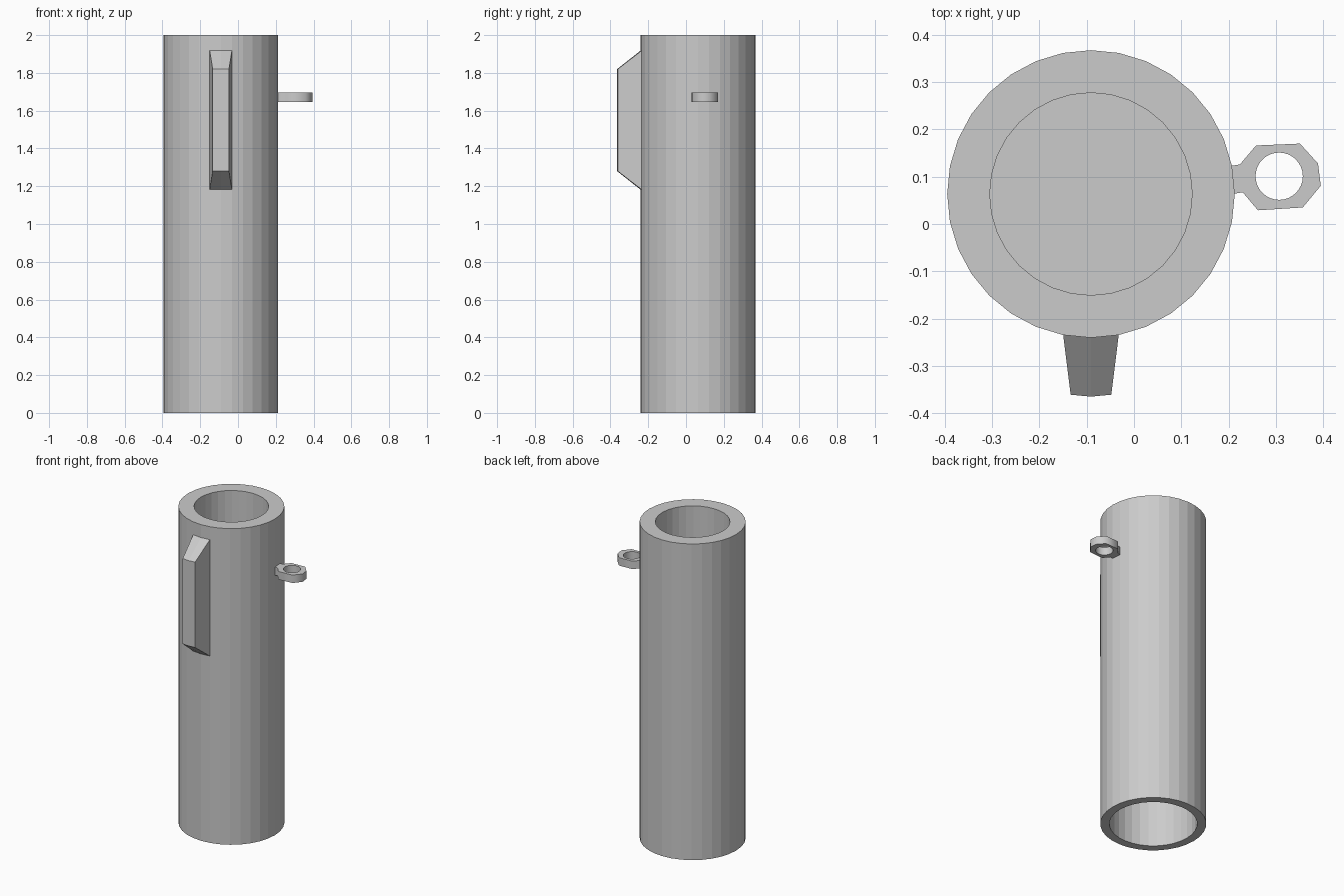
import bpy, bmesh
from math import sin, cos, pi

if "Cube" in bpy.data.objects:
    bpy.data.objects.remove(bpy.data.objects["Cube"])

CX, CY, R, SIDES = -0.091, 0.0635, 0.304, 32


def finish(name, bm):
    bmesh.ops.remove_doubles(bm, verts=bm.verts, dist=1e-5)
    bmesh.ops.recalc_face_normals(bm, faces=bm.faces)
    me = bpy.data.meshes.new(name)
    bm.to_mesh(me)
    bm.free()
    ob = bpy.data.objects.new(name, me)
    bpy.context.collection.objects.link(ob)
    return ob


def circle(cx, cy, r, z, n=SIDES):
    return [(cx + r * sin(2 * pi * i / n), cy + r * cos(2 * pi * i / n), z) for i in range(n)]


def loft(name, loops):
    """Skin a stack of equal-length closed loops and cap both ends."""
    bm = bmesh.new()
    rings = [[bm.verts.new(p) for p in loop] for loop in loops]
    for a, b in zip(rings, rings[1:]):
        for i in range(len(a)):
            j = (i + 1) % len(a)
            bm.faces.new((a[i], a[j], b[j], b[i]))
    bm.faces.new(rings[0])
    bm.faces.new(rings[-1])
    return finish(name, bm)


# Tube: outer wall, narrow bore on top, wider bore below, closed partition inside
profile = [(0.252, 0.95), (0.252, 0), (R, 0), (R, 2), (0.214, 2), (0.214, 1.05)]
loft("tube", [circle(CX, CY, r, z) for r, z in profile])


# Front fin: follows the tube facets and tapers outward
def fin_section(half, y_mid, y_side, z0, z1):
    return [(CX - half, y_side, z0), (CX, y_mid, z0), (CX + half, y_side, z0),
            (CX + half, y_side, z1), (CX, y_mid, z1), (CX - half, y_side, z1)]


loft("front_fin", [fin_section(0.059, -0.238, -0.232, 1.18, 1.92),
                   fin_section(0.043, -0.365, -0.361, 1.28, 1.82)])

# Side eyelet: flat lug with a round hole
outline = [(0.195, 0.121), (0.224, 0.126), (0.258, 0.166), (0.351, 0.170),
           (0.389, 0.128), (0.395, 0.081), (0.357, 0.035), (0.262, 0.029),
           (0.230, 0.067), (0.200, 0.062)]
hole = [p[:2] for p in circle(0.307, 0.101, 0.05, 0)]
cu = bpy.data.curves.new("side_eyelet", 'CURVE')
cu.dimensions = '2D'
cu.fill_mode = 'BOTH'
cu.extrude = 0.025
for pts in (outline, hole):
    sp = cu.splines.new('POLY')
    sp.points.add(len(pts) - 1)
    for p, (x, y) in zip(sp.points, pts):
        p.co = (x, y, 0, 1)
    sp.use_cyclic_u = True
eyelet = bpy.data.objects.new("side_eyelet", cu)
eyelet.location.z = 1.67
bpy.context.collection.objects.link(eyelet)
bpy.context.view_layer.objects.active = eyelet
eyelet.select_set(True)
bpy.ops.object.convert(target='MESH')
